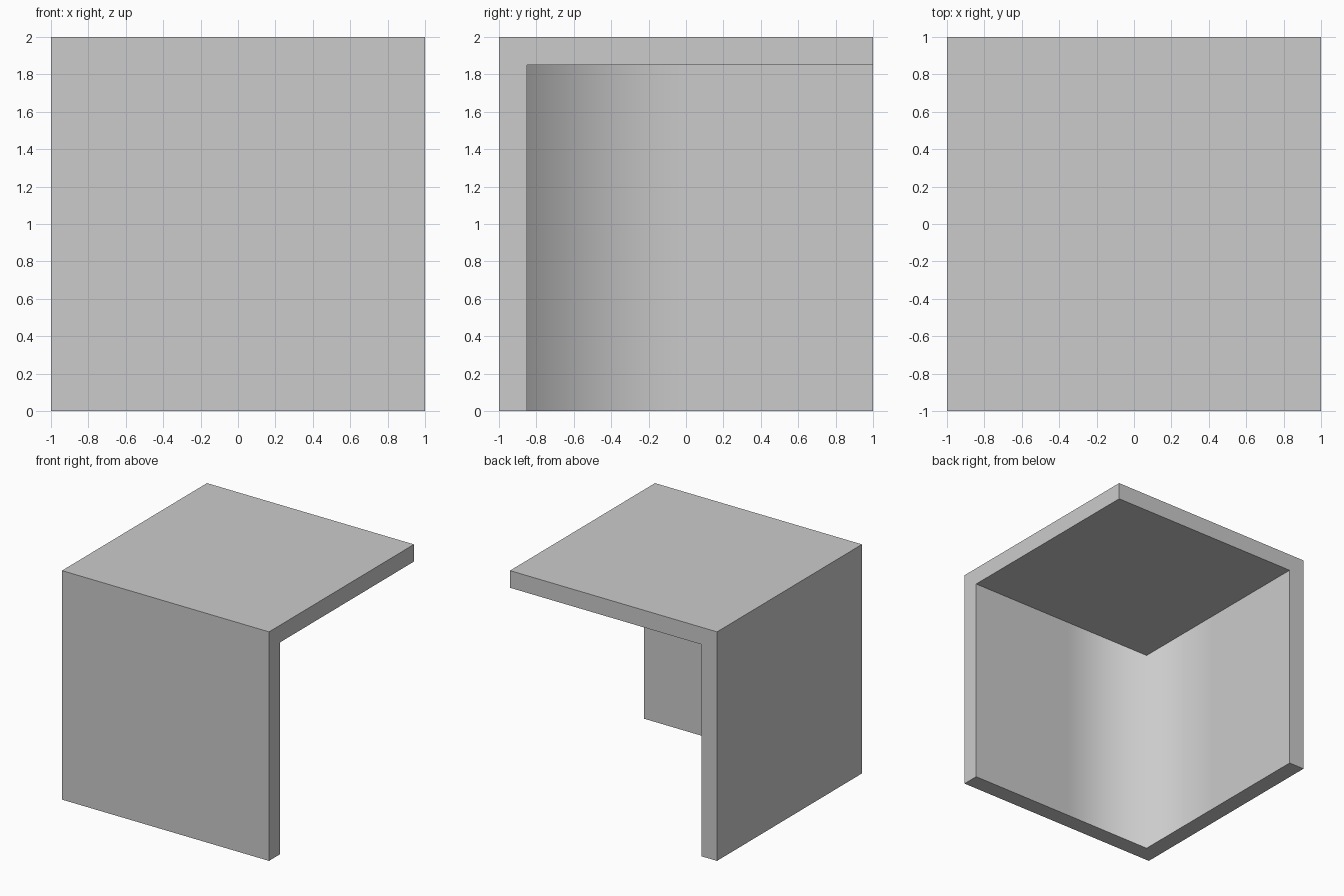
import bpy, bmesh

if "Cube" in bpy.data.objects:
    bpy.data.objects.remove(bpy.data.objects["Cube"])

T = 0.15  # panel thickness

bm = bmesh.new()
bmesh.ops.create_cube(bm, size=2)
bmesh.ops.translate(bm, verts=bm.verts, vec=(0, 0, 1))

# Middle edge loops, which limit the soft shading of the inside corner
for axis in ((1, 0, 0), (0, 1, 0)):
    bmesh.ops.bisect_plane(bm, geom=bm.verts[:] + bm.edges[:] + bm.faces[:],
                           plane_co=(0, 0, 0), plane_no=axis)

# Open the right, back and bottom sides: front, left and top panels remain
open_faces = [f for f in bm.faces
              if (c := f.calc_center_median()).x > 0.99 or c.y > 0.99 or c.z < 0.01]
bmesh.ops.delete(bm, geom=open_faces, context='FACES')

# Inner skin with mitred rims
ret = bmesh.ops.extrude_face_region(bm, geom=bm.faces[:], use_keep_orig=True)
for v in (g for g in ret['geom'] if isinstance(g, bmesh.types.BMVert)):
    v.co = (max(v.co.x, T - 1), max(v.co.y, T - 1), min(v.co.z, 2 - T))
bmesh.ops.recalc_face_normals(bm, faces=bm.faces)

# Sharp edges everywhere except the inner upright corner
for f in bm.faces:
    f.smooth = True
for e in bm.edges:
    inner_upright = all(abs(v.co.x - T + 1) < 1e-4 and abs(v.co.y - T + 1) < 1e-4
                        for v in e.verts)
    e.smooth = inner_upright or e.calc_face_angle(0) < 0.5

mesh = bpy.data.meshes.new("corner_panels")
bm.to_mesh(mesh)
bm.free()
bpy.context.collection.objects.link(bpy.data.objects.new("corner_panels", mesh))
